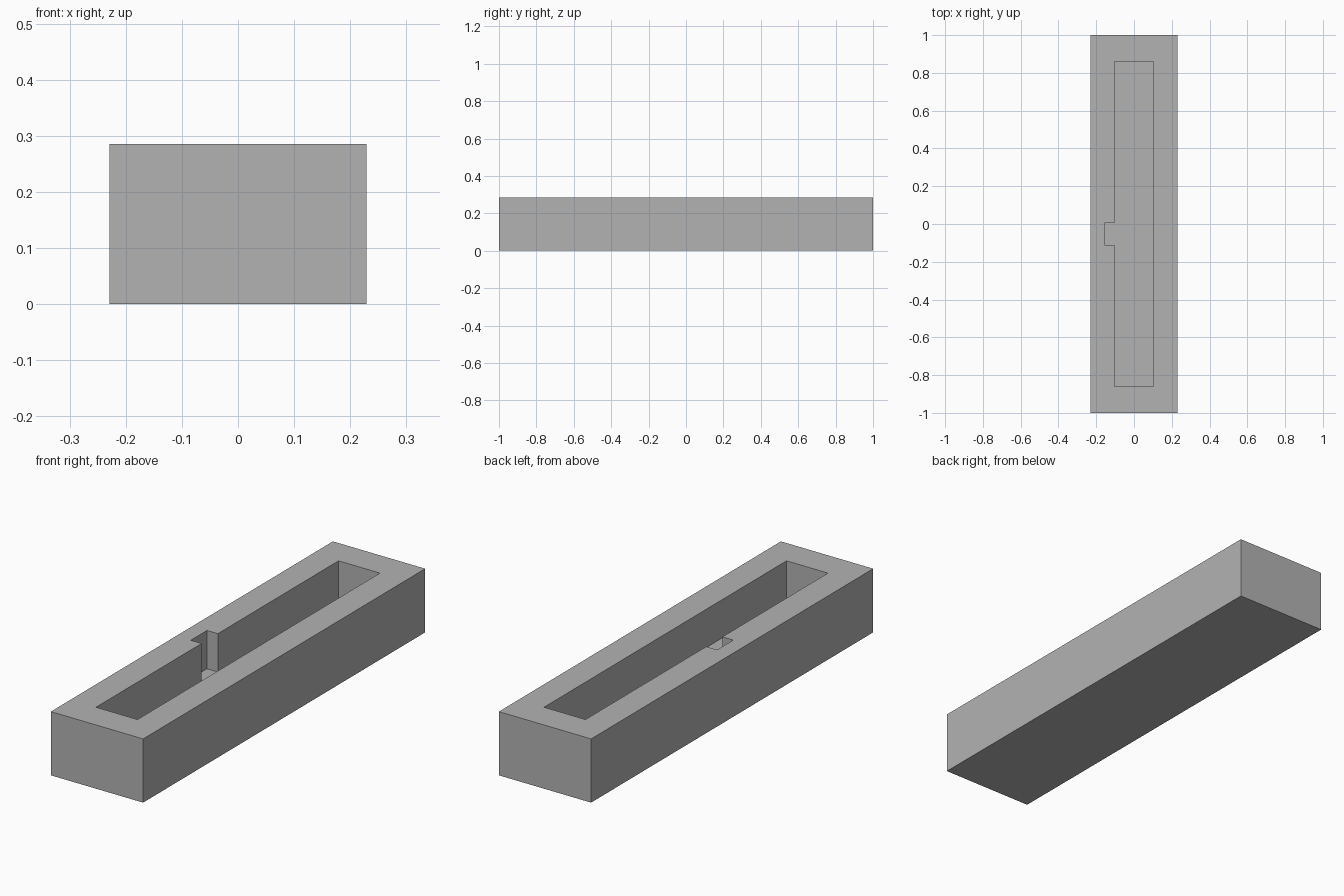
import bpy
import bmesh

old = bpy.data.objects.get("Cube")
if old:
    bpy.data.objects.remove(old, do_unlink=True)

HEIGHT = 0.286
FLOOR = 0.114

grey = bpy.data.materials.new("plain grey")
grey.use_nodes = True
grey.diffuse_color = (0.45, 0.45, 0.45, 1)
grey.node_tree.nodes["Principled BSDF"].inputs["Base Color"].default_value = grey.diffuse_color


def prism(name, outline, bottom, top):
    """Extrude a flat outline upwards into a closed solid."""
    bm = bmesh.new()
    face = bm.faces.new([bm.verts.new((x, y, bottom)) for x, y in outline])
    grown = bmesh.ops.extrude_face_region(bm, geom=[face], use_keep_orig=True)
    for v in grown["geom"]:
        if isinstance(v, bmesh.types.BMVert):
            v.co.z = top
    bmesh.ops.recalc_face_normals(bm, faces=bm.faces)
    mesh = bpy.data.meshes.new(name)
    bm.to_mesh(mesh)
    bm.free()
    mesh.materials.append(grey)
    obj = bpy.data.objects.new(name, mesh)
    bpy.context.collection.objects.link(obj)
    return obj


# Solid outer block
w, l = 0.229, 1.0
block = prism("tray_block", [(-w, -l), (w, -l), (w, l), (-w, l)], 0, HEIGHT)

# Long pocket with a small side notch
px, py = 0.103, 0.86
notch_x, notch_front, notch_back = -0.157, -0.111, 0.004
pocket = prism("pocket_cutter", [
    (-px, -py), (px, -py), (px, py), (-px, py),
    (-px, notch_back), (notch_x, notch_back),
    (notch_x, notch_front), (-px, notch_front),
], FLOOR, HEIGHT + 0.1)
pocket.hide_render = True

# Cut the pocket, then discard the cutter
cut = block.modifiers.new("pocket", "BOOLEAN")
cut.operation = "DIFFERENCE"
cut.solver = "EXACT"
cut.object = pocket
bpy.context.view_layer.objects.active = block
bpy.ops.object.modifier_apply(modifier=cut.name)
bpy.data.objects.remove(pocket, do_unlink=True)
